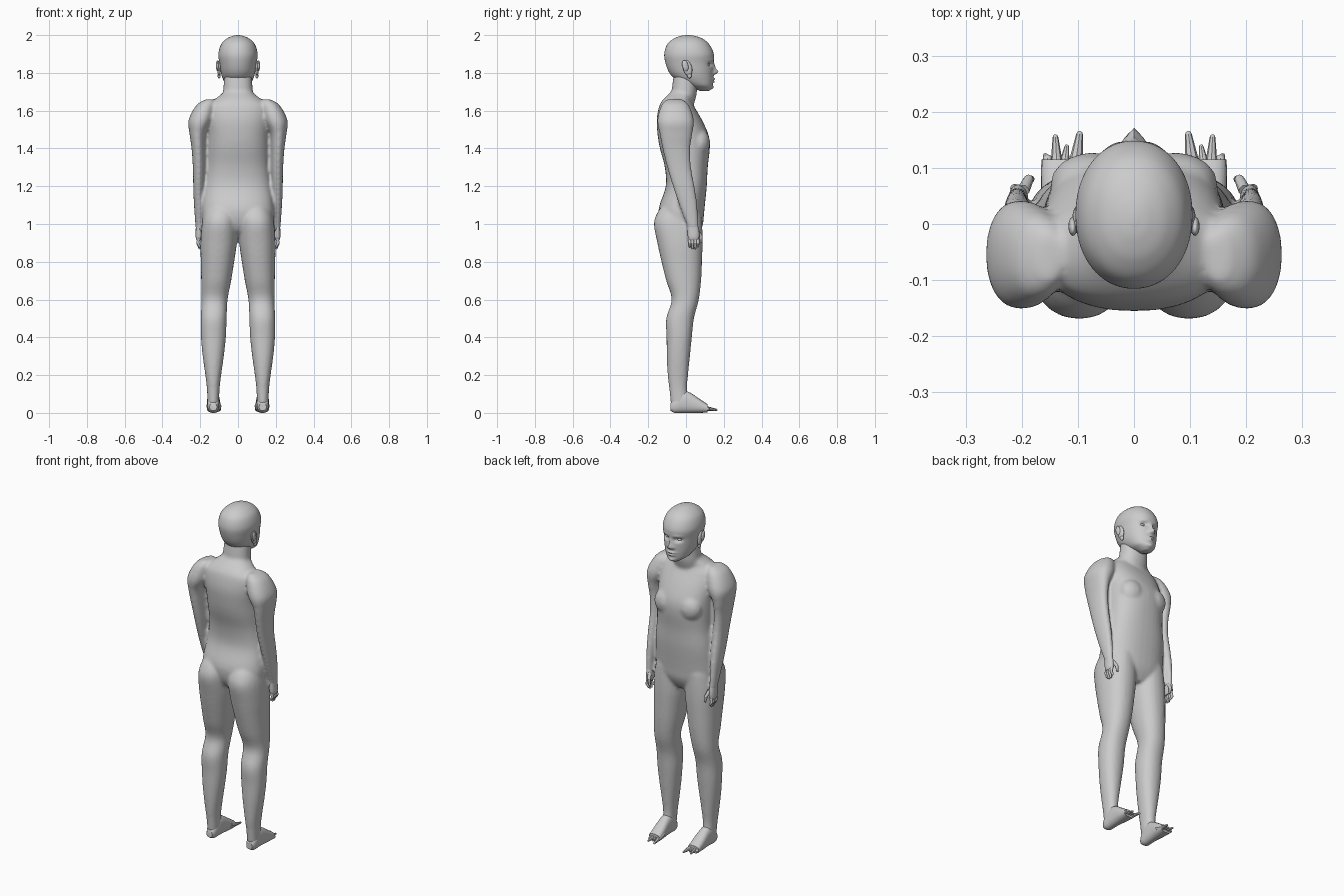
import bpy, bmesh, math
from mathutils import Vector, Matrix

cube = bpy.data.objects.get("Cube")
if cube:
    bpy.data.objects.remove(cube)

skin = bpy.data.materials.new("grey skin")
skin.use_nodes = True
GREY = (0.6, 0.6, 0.6, 1)
skin.diffuse_color = GREY
skin.node_tree.nodes["Principled BSDF"].inputs["Base Color"].default_value = GREY


def spline(rows, steps):
    """Smoothly interpolated section rows."""
    out = []
    for i in range(len(rows) - 1):
        a, b = rows[max(i - 1, 0)], rows[i]
        c, d = rows[i + 1], rows[min(i + 2, len(rows) - 1)]
        for s in range(steps):
            t = s / steps
            out.append([0.5 * (2 * q + (r - p) * t + (2 * p - 5 * q + 4 * r - w) * t ** 2
                               + (3 * q - p - 3 * r + w) * t ** 3)
                        for p, q, r, w in zip(a, b, c, d)])
    return out + [list(rows[-1])]


def loft(bm, rows, side=1, axis="z", n=24, steps=4, power=2.2):
    """Skin of rounded sections: (position, low u, high u, low v, high v)."""
    rings = []
    for h, u0, u1, v0, v1 in spline(rows, steps):
        ring = []
        for k in range(n):
            c, s = math.cos(math.tau * k / n), math.sin(math.tau * k / n)
            u = (u0 + u1) / 2 + (u1 - u0) / 2 * math.copysign(abs(c) ** (2 / power), c)
            v = (v0 + v1) / 2 + (v1 - v0) / 2 * math.copysign(abs(s) ** (2 / power), s)
            ring.append(bm.verts.new((u * side, v, h) if axis == "z" else (u * side, h, v)))
        rings.append(ring)
    for a, b in zip(rings, rings[1:]):
        for k in range(n):
            j = (k + 1) % n
            bm.faces.new((a[k], a[j], b[j], b[k]))
    bm.faces.new(rings[0])
    bm.faces.new(rings[-1])


def tube(bm, points, radii, n=8):
    """Tapered finger or toe through the given points."""
    for p, q, r, e in zip(points, points[1:], radii, radii[1:]):
        p, q = Vector(p), Vector(q)
        turn = (q - p).to_track_quat("Z", "Y").to_matrix().to_4x4()
        bmesh.ops.create_cone(bm, cap_ends=True, segments=n, radius1=r, radius2=e,
                              depth=(q - p).length,
                              matrix=Matrix.Translation((p + q) / 2) @ turn)
        bmesh.ops.create_uvsphere(bm, u_segments=n, v_segments=6, radius=e,
                                  matrix=Matrix.Translation(q))


def ball(bm, centre, size, tilt=0):
    bmesh.ops.create_uvsphere(bm, u_segments=16, v_segments=10, radius=1,
                              matrix=Matrix.Translation(centre)
                              @ Matrix.Rotation(tilt, 4, "X") @ Matrix.Diagonal((*size, 1)))


def finish(name, bm, angle=50, blend=0):
    bmesh.ops.recalc_face_normals(bm, faces=bm.faces)
    mesh = bpy.data.meshes.new(name)
    bm.to_mesh(mesh)
    bm.free()
    mesh.materials.append(skin)
    obj = bpy.data.objects.new(name, mesh)
    bpy.context.collection.objects.link(obj)
    bpy.ops.object.select_all(action="DESELECT")
    obj.select_set(True)
    bpy.context.view_layer.objects.active = obj
    if blend:
        remesh = obj.modifiers.new("Blend", "REMESH")
        remesh.mode = "VOXEL"
        remesh.voxel_size = blend
        remesh.use_smooth_shade = True
        soft = obj.modifiers.new("Soften", "SMOOTH")
        soft.factor = 0.5
        soft.iterations = 5
    else:
        bpy.ops.object.shade_smooth_by_angle(angle=math.radians(angle))
    return obj


def centred(rows):
    return [(z, -w, w, y0, y1) for z, w, y0, y1 in rows]


# Body: torso, neck, legs and arms blended into one skin
body = bmesh.new()
loft(body, centred([
    (0.92, .05, -.05, .05), (0.96, .15, -.11, .075), (1.0, .183, -.135, .09),
    (1.05, .19, -.145, .095), (1.1, .188, -.14, .1), (1.2, .177, -.107, .11),
    (1.3, .165, -.112, .115), (1.4, .164, -.138, .126), (1.47, .165, -.15, .12),
    (1.55, .17, -.155, .085), (1.62, .165, -.143, .045), (1.655, .13, -.125, .03),
    (1.69, .085, -.09, .04), (1.71, .07, -.07, .04)]), n=36, power=2.3)
loft(body, centred([(1.6, .08, -.08, .03), (1.68, .08, -.078, .055),
                    (1.74, .076, -.072, .06), (1.82, .07, -.06, .07)]))
for side in (-1, 1):
    # Chest and leg
    ball(body, (.075 * side, .07, 1.43), (.075, .058, .075))
    loft(body, [
        (1.1, .04, .15, -.12, .05), (1.06, .008, .178, -.152, .08),
        (1.0, .003, .192, -.17, .086), (0.9, .006, .199, -.152, .088),
        (0.8, .02, .197, -.13, .085), (0.7, .036, .195, -.105, .08),
        (0.6, .055, .193, -.076, .068), (0.5, .06, .197, -.105, .042),
        (0.4, .064, .196, -.103, .031), (0.3, .075, .187, -.102, .021),
        (0.2, .089, .173, -.097, .011), (0.12, .098, .164, -.088, .006),
        (0.04, .1, .162, -.08, .02)], side)
    # Shoulder and arm
    loft(body, [
        (1.66, .13, .17, -.1, -.02), (1.63, .12, .22, -.13, .015),
        (1.55, .135, .262, -.152, .042), (1.48, .17, .257, -.14, .034),
        (1.4, .177, .246, -.125, .023), (1.3, .177, .239, -.1, .027),
        (1.2, .18, .237, -.07, .045), (1.1, .185, .233, -.036, .06),
        (1.0, .19, .226, .002, .066), (0.97, .19, .224, .01, .066)], side)
finish("body", body, blend=.009)

# Head: skull profile with a modelled face
head = bmesh.new()
loft(head, centred([
    (1.705, .02, .07, .12), (1.718, .04, .04, .135), (1.735, .062, .0, .14),
    (1.765, .079, -.055, .143), (1.8, .09, -.088, .144), (1.85, .098, -.108, .145),
    (1.9, .104, -.115, .147), (1.95, .09, -.1, .124), (1.98, .062, -.067, .09),
    (1.995, .03, -.03, .05), (2.0, .006, .0, .02)]), n=72, steps=8, power=2.1)
# Bumps: x, z, width, height, push (nose, nostrils, lips, chin, sockets, brows)
bumps = [(0, 1.805, .012, .014, .024), (0, 1.83, .009, .022, .01),
         (.014, 1.798, .008, .008, .01), (0, 1.768, .024, .006, .011),
         (0, 1.753, .02, .006, .01), (0, 1.722, .025, .012, .008),
         (.038, 1.845, .018, .011, -.02), (.038, 1.868, .025, .008, .004)]
for v in head.verts:
    x, y, z = v.co
    if y > .06:
        for bx, bz, w, h, push in bumps:
            v.co.y += push * math.exp(-((abs(x) - bx) / w) ** 2 - ((z - bz) / h) ** 2)
finish("head", head, 60)

for side, label in ((-1, "right"), (1, "left")):
    # Eye
    eye = bmesh.new()
    ball(eye, (.038 * side, .113, 1.845), (.016, .012, .009))
    finish(label + "_eye", eye)

    # Ear: shell with a rim and lobe
    ear = bmesh.new()
    ball(ear, (.1 * side, .008, 1.825), (.01, .024, .042), .25)
    ball(ear, (.109 * side, -.004, 1.838), (.008, .016, .03), .25)
    ball(ear, (.1 * side, .018, 1.785), (.008, .012, .014))
    finish(label + "_ear", ear)

    # Hand: palm, four fingers and a thumb
    hand = bmesh.new()
    loft(hand, [(1.0, .193, .223, .008, .062), (.96, .188, .224, .008, .07),
                (.93, .19, .224, .01, .07), (.915, .195, .22, .014, .066)], side, n=16)
    for i in range(4):
        y = .018 + i * .0145
        tip = .872 if i in (1, 2) else .882
        tube(hand, [(.207 * side, y, .925), (.213 * side, y + .002, .9),
                    (.203 * side, y + .002, tip)], [.009, .008, .006])
    tube(hand, [(.197 * side, .06, .965), (.188 * side, .079, .935),
                (.183 * side, .08, .905)], [.011, .009, .006])
    finish(label + "_hand", hand)

    # Foot: wedge with a long big toe and a fan of smaller ones
    foot = bmesh.new()
    loft(foot, [(-.082, .112, .15, .012, .05), (-.06, .102, .16, .0, .08),
                (-.02, .098, .163, .0, .115), (.02, .096, .164, .0, .108),
                (.07, .092, .166, .0, .075), (.115, .092, .165, .002, .045)],
         side, "y", n=20, power=2.5)
    for x, tip_x, tip_y, r in ((.103, .097, .16, .012), (.123, .12, .138, .008),
                               (.138, .14, .155, .01), (.154, .158, .122, .009)):
        tube(foot, [(x * side, .07, .035), (x * side, .115, .022),
                    (tip_x * side, tip_y, .016)], [r * 1.3, r, r * .5])
    finish(label + "_foot", foot, 35)
